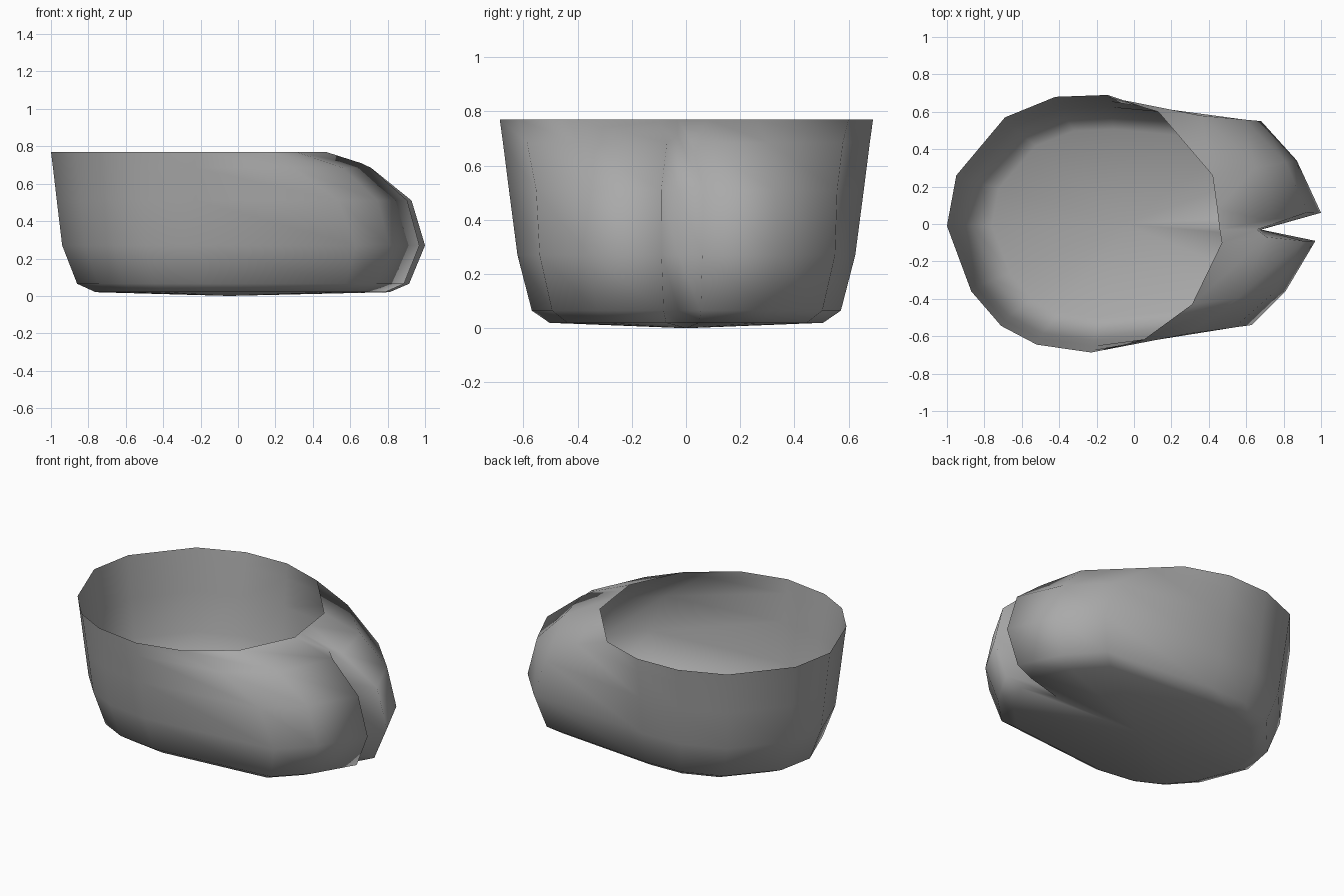
import bpy, bmesh

if "Cube" in bpy.data.objects:
    bpy.data.objects.remove(bpy.data.objects["Cube"])

# Rim outline of the foot opening, heel part
back_rim = [(-0.23, -0.687), (-0.52, -0.645), (-0.71, -0.545), (-0.87, -0.36),
            (-1.0, -0.01), (-0.95, 0.26), (-0.69, 0.57), (-0.42, 0.68), (-0.14, 0.69)][::-1]

# Toe columns: rim x,y -> widest x,y, and how fast each bulges out (levels 1 and 2)
toe = [((0.05, -0.62), (0.63, -0.54), 0.42, 0.84),
       ((0.31, -0.43), (0.81, -0.36), 0.5, 0.87),
       ((0.47, -0.10), (0.97, -0.09), 0.48, 0.87),
       ((0.458, -0.03), (0.68, -0.03), 0.9, 0.98),
       ((0.445, 0.08), (1.0, 0.06), 0.48, 0.87),
       ((0.42, 0.26), (0.87, 0.34), 0.5, 0.87),
       ((0.13, 0.60), (0.68, 0.55), 0.42, 0.84)]
CLEFT = 3

columns = toe + [((x, y), (x * 0.94, y * 0.905), 0.18, 0.52) for x, y in back_rim]
levels = [0.77, 0.685, 0.51, 0.27, 0.065, 0.02]


def mix(a, b, t):
    return a[0] + (b[0] - a[0]) * t, a[1] + (b[1] - a[1]) * t


# Slipper shell: rings from the rim down to the sole
bm = bmesh.new()
rings = []
for k, z in enumerate(levels):
    ring = []
    for i, (rim, wide, t1, t2) in enumerate(columns):
        if k < 4:
            x, y = mix(rim, wide, (0, t1, t2, 1)[k])
        else:
            s = 0.915 if k == 4 else 0.81
            x, y = wide[0] * s, wide[1] * s
        # the cleft closes up into the surface at its top end
        lift = 0.025 if (k == 1 and i == CLEFT) else 0
        if k == 1 and abs(i - CLEFT) == 1:
            y = -0.07 if i < CLEFT else 0.02
        ring.append(bm.verts.new((x, y, z + lift)))
    rings.append(ring)

n = len(columns)
for a, b in zip(rings, rings[1:]):
    for i in range(n):
        j = (i + 1) % n
        bm.faces.new((a[i], b[i], b[j], a[j]))

# Sole, closing the bottom
centre = bm.verts.new((-0.05, 0, 0.0))
for i in range(n):
    bm.faces.new((rings[-1][i], centre, rings[-1][(i + 1) % n]))

bmesh.ops.recalc_face_normals(bm, faces=bm.faces)
if centre.link_faces[0].normal.z > 0:
    bmesh.ops.reverse_faces(bm, faces=bm.faces)
for f in bm.faces:
    f.smooth = True

mesh = bpy.data.meshes.new("split_toe_shoe")
bm.to_mesh(mesh)
bm.free()
shoe = bpy.data.objects.new("split_toe_shoe", mesh)
bpy.context.collection.objects.link(shoe)

# Dark grey material
grey = bpy.data.materials.new("dark_grey")
grey.diffuse_color = (0.4, 0.4, 0.4, 1)
grey.use_nodes = True
grey.node_tree.nodes["Principled BSDF"].inputs["Base Color"].default_value = grey.diffuse_color
mesh.materials.append(grey)
